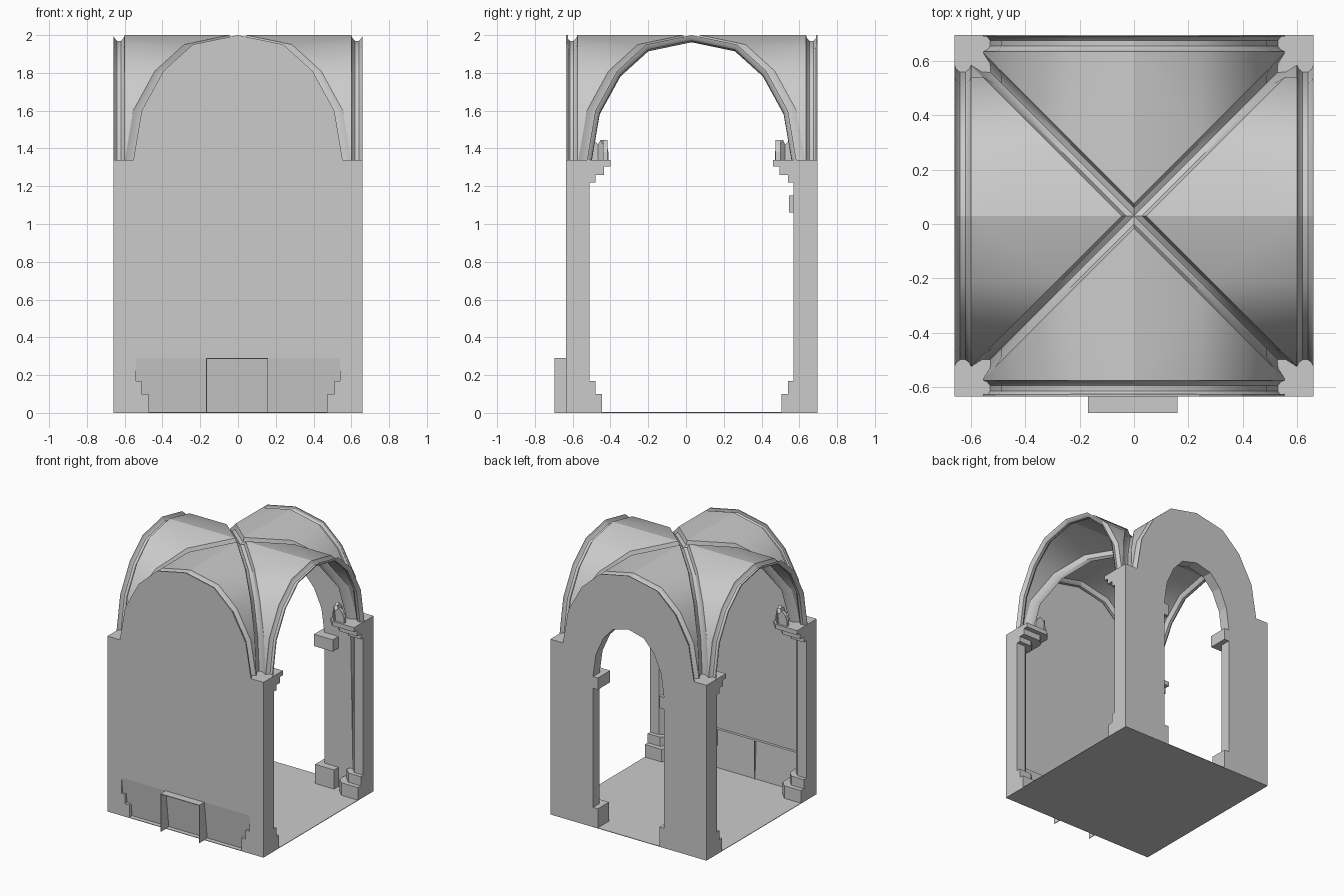
import bpy, bmesh, math
from mathutils import Vector

cube = bpy.data.objects.get("Cube")
if cube:
    bpy.data.objects.remove(cube)

CY, HX, HY, SPRING = 0.03, 0.66, 0.665, 1.335
# half arch: distance from the centre, height above the springing
ARCH = [(0.555, 0), (0.51, 0.265), (0.395, 0.475), (0.24, 0.615), (0, 0.665)]

stone = bpy.data.materials.new("grey_stone")
stone.use_nodes = True
GREY = (0.6, 0.6, 0.6, 1)
stone.diffuse_color = GREY
stone.node_tree.nodes["Principled BSDF"].inputs["Base Color"].default_value = GREY


def finish(name, bm, smooth=False):
    mesh = bpy.data.meshes.new(name)
    bm.to_mesh(mesh)
    bm.free()
    obj = bpy.data.objects.new(name, mesh)
    bpy.context.collection.objects.link(obj)
    mesh.materials.append(stone)
    if smooth:
        bpy.ops.object.select_all(action='DESELECT')
        obj.select_set(True)
        bpy.context.view_layer.objects.active = obj
        bpy.ops.object.shade_smooth_by_angle(angle=math.radians(32))
    return obj


def prism(name, points, push):
    """Closed solid: a flat outline pushed along a vector."""
    bm = bmesh.new()
    face = bm.faces.new([bm.verts.new(p) for p in points])
    new = bmesh.ops.extrude_face_region(bm, geom=[face])["geom"]
    bmesh.ops.translate(bm, vec=push, verts=[v for v in new if isinstance(v, bmesh.types.BMVert)])
    bmesh.ops.recalc_face_normals(bm, faces=bm.faces)
    return finish(name, bm)


def block(name, x0, x1, y0, y1, z0, z1):
    pts = [(x0, y0, z0), (x1, y0, z0), (x1, y1, z0), (x0, y1, z0)]
    return prism(name, pts, (0, 0, z1 - z0))


def sheet(bm, rows):
    """Skin of quads through rows of points, turned to face upward."""
    grid = [[bm.verts.new(p) for p in row] for row in rows]
    for a, b in zip(grid, grid[1:]):
        for i in range(len(a) - 1):
            f = bm.faces.new((a[i], a[i + 1], b[i + 1], b[i]))
            f.normal_update()
            if f.normal.z < 0:
                f.normal_flip()


def full_arch(half=0.555, base=SPRING, rise=0.665):
    side = [(a * half / 0.555, base + h * rise / 0.665) for a, h in ARCH]
    return side + [(-x, z) for x, z in reversed(side[:-1])]


def wall(name, outline, y, depth):
    return prism(name, [(x, y, z) for x, z in outline], (0, depth, 0))


# floor
block("floor", -HX, HX, CY - HY, CY + HY, 0, 0.004)

# vault webs, edge ribs
S = 0.955
for name, along, across, edge in (
        ("right", (0, 1), (1, 0), HX), ("left", (0, 1), (-1, 0), HX),
        ("back", (1, 0), (0, 1), HY), ("front", (1, 0), (0, -1), HY)):
    A, C = Vector(along), Vector(across)

    def place(a, out, h):
        p = A * a + C * out
        return (p.x, p.y + CY, SPRING + h)

    bm = bmesh.new()
    for side in (1, -1):
        sheet(bm, [[place(side * a, a + 0.045, h), place(side * a, edge - 0.06, h)]
                   for a, h in ARCH])
    finish("vault_web_" + name, bm, True)

    bm = bmesh.new()
    profile = [(0.06, 1), (0.054, 0.975), (0.04, S), (0.02, S), (0.006, 0.975), (0, 1)]
    for side in (1, -1):
        sheet(bm, [[place(side * a * s, edge - o, h * s) for o, s in profile]
                   for a, h in ARCH])
    finish("edge_rib_" + name, bm, True)

# diagonal ribs, one arm to each corner
bm = bmesh.new()
for sx in (1, -1):
    for sy in (1, -1):
        rows = []
        for a, h in ARCH:
            b = a * S
            line = [(a + 0.045, a, h), (b + 0.03, b, h * S), (b, b, h * S - 0.008),
                    (b, b + 0.03, h * S), (a, a + 0.045, h)]
            rows.append([(sx * x, CY + sy * y, SPRING + z) for x, y, z in line])
        sheet(bm, rows)
finish("diagonal_ribs", bm, True)

# corner piers: stepped base, shaft, stepped capital, leaves
STEPS = [("base_plinth", 0.475, 0, 0.10), ("base_step", 0.51, 0.10, 0.17),
         ("shaft", 0.54, 0.17, 1.22), ("capital_lower", 0.51, 1.22, 1.26),
         ("capital_middle", 0.465, 1.26, 1.305), ("capital_top", 0.43, 1.305, 1.34)]
LEAF = [(-1, 0), (1, 0), (0.95, 0.4), (0.6, 0.75), (0, 1), (-0.6, 0.75), (-0.95, 0.4)]
for sx, xn in ((1, "right"), (-1, "left")):
    for sy, yn in ((1, "back"), (-1, "front")):
        for part, inner, z0, z1 in STEPS:
            c = inner + 0.045
            plan = [(HX, HY), (HX, inner), (c, inner), (inner, c), (inner, HY)]
            prism(f"pier_{part}_{yn}_{xn}",
                  [(sx * x, CY + sy * y, z0) for x, y in plan], (0, 0, z1 - z0))
        for i, (x, y, turn, half) in enumerate(((0.445, 0.52, 90, 0.045),
                                                (0.465, 0.465, 135, 0.035),
                                                (0.52, 0.445, 0, 0.045))):
            t = math.radians(turn)
            dx, dy = math.cos(t), math.sin(t)
            pts = [(sx * (x + dx * half * w), CY + sy * (y + dy * half * w), 1.34 + 0.105 * h)
                   for w, h in LEAF]
            prism(f"capital_leaf_{yn}_{xn}_{i}", pts, (sx * dy * 0.025, -sy * dx * 0.025 * (1 if turn != 135 else -1) * -1, 0))

# front wall above the dado
front = CY - HY
shoulders = [(HX, SPRING)] + full_arch() + [(-HX, SPRING)]
wall("front_wall", [(HX, 0.29)] + shoulders + [(-HX, 0.29)], front, 0.01)

# dado behind the wall face, leaning inward at the foot
prism("front_dado", [(-0.6, front, 0.29), (-0.6, front + 0.035, 0),
                     (-0.6, front + 0.045, 0), (-0.6, front + 0.03, 0.29)], (1.2, 0, 0))

# open box outside the dado: two cheeks and a lid
for n, x in (("left", -0.17), ("right", 0.155)):
    block("dado_cheek_" + n, x, x + 0.005, front - 0.06, front + 0.05, 0, 0.29)
block("dado_lid", -0.17, 0.16, front - 0.06, front, 0.285, 0.29)

# back wall with arched doorway: outer face and thicker inner leaf
back = CY + HY
doorway = [(-0.3, 0)] + full_arch(0.3, 1.15, 0.44)[::-1] + [(0.3, 0)]
wall("back_wall", [(HX, 0)] + shoulders + [(-HX, 0)] + doorway, back, -0.006)
leaf = [(0.545, 0)] + full_arch(0.52, SPRING, 0.62) + [(-0.545, 0)]
wall("back_wall_inner", leaf + doorway, back - 0.006, -0.075)

# doorway jamb imposts and bases
for n, s in (("left", -1), ("right", 1)):
    for part, y0, z0, z1 in (("impost", 0.545, 1.06, 1.15), ("base", 0.56, 0, 0.15)):
        x0, x1 = sorted((s * 0.26, s * 0.42))
        block(f"doorway_{part}_{n}", x0, x1, y0, back - 0.001, z0, z1)
